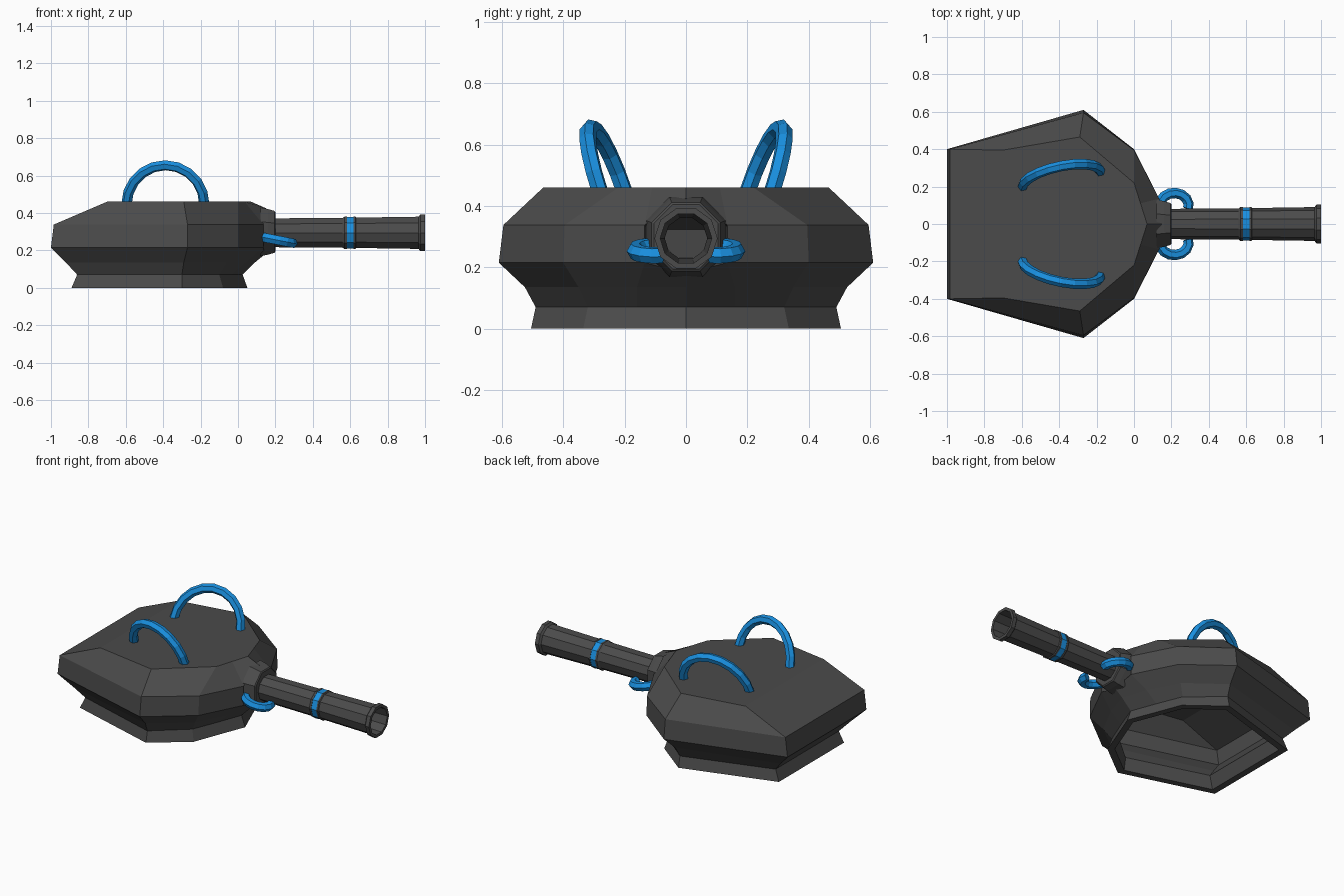
import bpy, bmesh
from math import pi, cos, sin
from mathutils import Vector

if "Cube" in bpy.data.objects:
    bpy.data.objects.remove(bpy.data.objects["Cube"])


def material(name, rgb):
    m = bpy.data.materials.new(name)
    m.diffuse_color = (*rgb, 1)
    m.use_nodes = True
    m.node_tree.nodes["Principled BSDF"].inputs["Base Color"].default_value = m.diffuse_color
    return m


DARK = material("dark_grey", (0.07, 0.07, 0.07))
BLUE = material("blue", (0.01, 0.28, 0.75))


def finish(name, bm, mat):
    bmesh.ops.recalc_face_normals(bm, faces=bm.faces[:])
    me = bpy.data.meshes.new(name)
    bm.to_mesh(me)
    bm.free()
    me.materials.append(mat)
    ob = bpy.data.objects.new(name, me)
    bpy.context.collection.objects.link(ob)
    return ob


def bridge(bm, a, b, skip=()):
    n = len(a)
    for i in range(n):
        if i not in skip:
            j = (i + 1) % n
            bm.faces.new((a[i], a[j], b[j], b[i]))


def lathe(name, profile, mat, zc=0.294, closed=False, sides=10):
    """Revolve (x, flat radius) points around a line parallel to x."""
    bm = bmesh.new()
    rings = []
    for x, r in profile:
        r /= cos(pi / sides)
        rings.append([bm.verts.new((x, r * sin(2 * pi * (i + .5) / sides),
                                    zc + r * cos(2 * pi * (i + .5) / sides)))
                      for i in range(sides)])
    for a, b in zip(rings, rings[1:]):
        bridge(bm, a, b)
    if closed:
        bridge(bm, rings[-1], rings[0])
    return finish(name, bm, mat)


def arc_tube(name, c, u, v, a0, a1, r, steps=10, sides=6):
    """Tube swept along the elliptical arc c + u cos + v sin."""
    bm = bmesh.new()
    c, u, v = Vector(c), Vector(u), Vector(v)
    nrm = u.cross(v).normalized()
    rings = []
    for k in range(steps + 1):
        a = a0 + (a1 - a0) * k / steps
        p = c + u * cos(a) + v * sin(a)
        out = (v * cos(a) - u * sin(a)).normalized().cross(nrm)
        rings.append([bm.verts.new(p + r * (out * cos(2 * pi * i / sides)
                                            + nrm * sin(2 * pi * i / sides)))
                      for i in range(sides)])
    for a, b in zip(rings, rings[1:]):
        bridge(bm, a, b)
    bm.faces.new(rings[0])
    bm.faces.new(rings[-1])
    return finish(name, bm, BLUE)


# Turret shell: half outlines (back, widest, shoulder, front side, front centre) per height;
# columns: outer height, inner height, height of the front centre point, outline
levels = [
    (0.00, 0.00, 0.00, [(-.89, .33), (-.30, .505), (-.08, .335), (-.015, .165), (.05, 0)]),
    (0.07, 0.08, 0.07, [(-.86, .32), (-.30, .49), (-.10, .32), (-.035, .16), (.025, 0)]),
    (0.135, 0.145, 0.135, [(-.92, .355), (-.29, .525), (-.06, .35), (.04, .16), (.09, 0)]),
    (0.215, 0.23, 0.18, [(-1.0, .40), (-.27, .61), (0, .40), (.135, .135), (.145, 0)]),
    (0.338, 0.323, 0.425, [(-.985, .40), (-.27, .595), (0, .395), (.135, .135), (.15, 0)]),
    (0.46, 0.425, 0.46, [(-.70, .395), (-.29, .465), (0, .22), (.035, .11), (.07, 0)]),
]
bm = bmesh.new()
outer, inner = [], []
for z, zi, zf, half in levels:
    pts = [(x, y, z if y else zf) for x, y in half]
    pts += [(x, -y, h) for x, y, h in pts[-2::-1]]
    outer.append([bm.verts.new(p) for p in pts])
    inner.append([bm.verts.new((-.42 + (x + .42) * .91, y * .91, zi if y else h + zi - z))
                  for x, y, h in pts])
for shell in (outer, inner):
    for k in range(len(shell) - 1):
        # leave the opening for the gun mount
        bridge(bm, shell[k], shell[k + 1], skip=(3, 4) if k == 3 else ())
    bm.faces.new(shell[-1])
bridge(bm, outer[0], inner[0])
hole = [(3, 3), (3, 4), (3, 5), (4, 5), (4, 4), (4, 3)]
bridge(bm, [outer[k][i] for k, i in hole], [inner[k][i] for k, i in hole])
finish("turret_shell", bm, DARK)

# Gun mount collar
lathe("gun_mount", [(.12, .13), (.16, .122), (.195, .112), (.20, .105), (.20, .07)],
      DARK, zc=.299, sides=8)

# Hollow barrel with two collars and a muzzle ring
lathe("barrel", [(.18, .077), (.56, .080), (.57, .087), (.582, .087), (.582, .081),
                 (.618, .081), (.618, .087), (.628, .087), (.632, .081),
                 (.965, .086), (.975, .098), (1.0, .098), (1.0, .080), (.18, .066)],
      DARK, closed=True)
lathe("barrel_band", [(.582, .078), (.582, .085), (.618, .085), (.618, .078)], BLUE, closed=True)

# Roof handles and side hooks, mirrored left and right
for s, side in ((1, "left"), (-1, "right")):
    arc_tube("roof_handle_" + side, (-.388, s * .24, .445), (.208, s * .04, 0),
             (0, s * .07, .21), 0, pi, .028)
    arc_tube("mount_hook_" + side, (.215, s * .10, .254), (.077, 0, -.015),
             (0, s * .066, 0), -.3, pi + .1, .028, steps=8)
